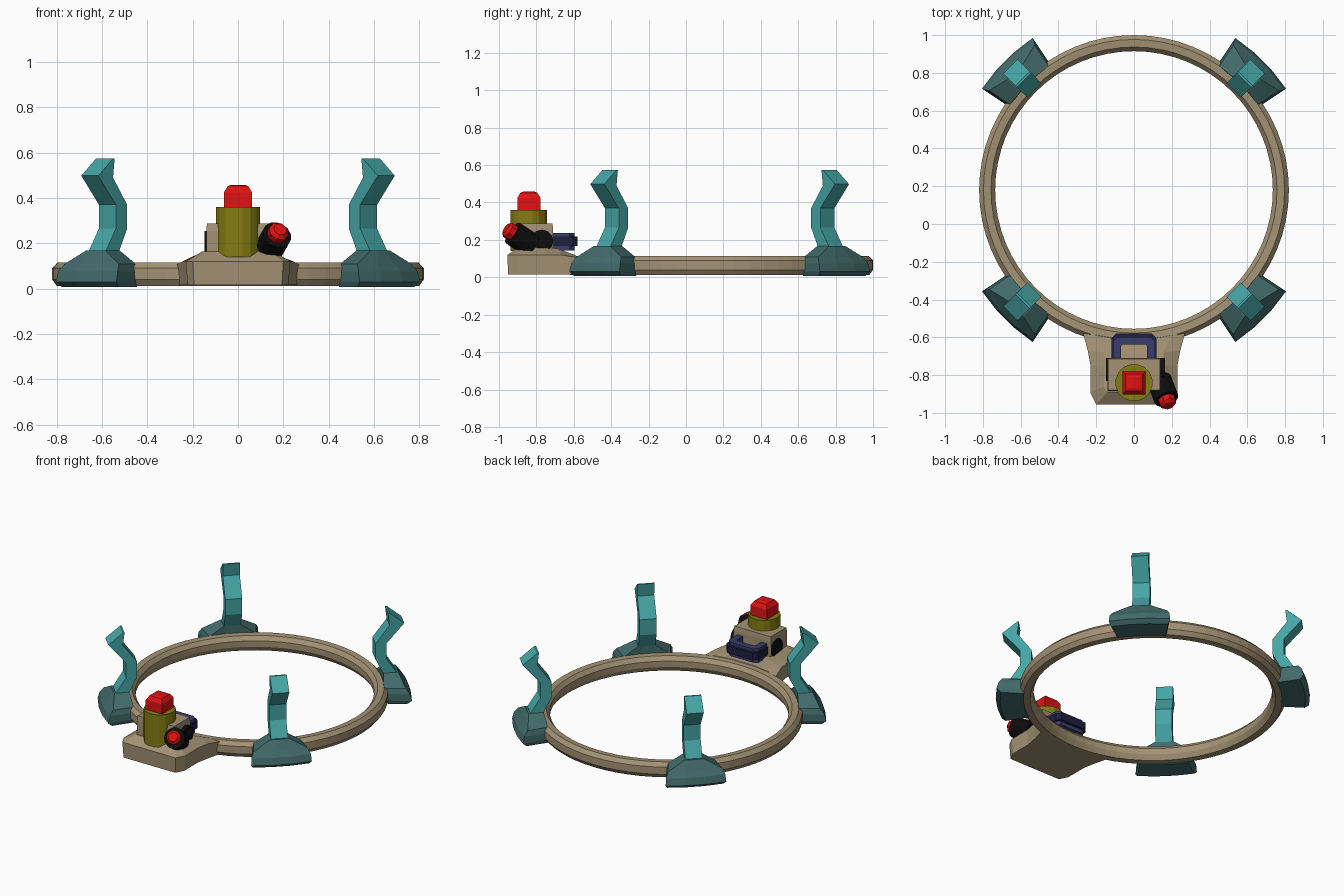
import bpy, bmesh, math
from mathutils import Vector

if "Cube" in bpy.data.objects:
    bpy.data.objects.remove(bpy.data.objects["Cube"])


def material(name, rgb):
    m = bpy.data.materials.new(name)
    m.diffuse_color = (*rgb, 1)
    m.use_nodes = True
    m.node_tree.nodes["Principled BSDF"].inputs["Base Color"].default_value = m.diffuse_color
    return m


TAN = material("tan", (0.37, 0.29, 0.175))
TEAL = material("teal", (0.06, 0.38, 0.38))
SLATE = material("dark_teal", (0.055, 0.145, 0.145))
OLIVE = material("olive", (0.23, 0.205, 0.006))
RED = material("red", (0.75, 0.006, 0.006))
BLACK = material("black", (0.004, 0.004, 0.004))
BLUE = material("blue", (0.04, 0.045, 0.15))
NAVY = material("navy", (0.013, 0.014, 0.05))


def loft(name, rings, mat, closed=False):
    """Skin a list of equal-length vertex loops, capped unless closed."""
    bm = bmesh.new()
    loops = [[bm.verts.new(p) for p in r] for r in rings]
    pairs = list(zip(loops, loops[1:]))
    if closed:
        pairs.append((loops[-1], loops[0]))
    else:
        bm.faces.new(loops[0])
        bm.faces.new(loops[-1])
    n = len(loops[0])
    for a, b in pairs:
        for i in range(n):
            j = (i + 1) % n
            bm.faces.new((a[i], a[j], b[j], b[i]))
    bmesh.ops.recalc_face_normals(bm, faces=bm.faces)
    me = bpy.data.meshes.new(name)
    bm.to_mesh(me)
    bm.free()
    me.materials.append(mat)
    ob = bpy.data.objects.new(name, me)
    bpy.context.collection.objects.link(ob)
    return ob


def tube(name, stations, mat, sides=16):
    """Round solid along a straight axis; stations are (point, radius)."""
    axis = (Vector(stations[-1][0]) - Vector(stations[0][0])).normalized()
    u = axis.orthogonal().normalized()
    v = axis.cross(u)
    turn = [2 * math.pi * (i + 0.5) / sides for i in range(sides)]
    return loft(name, [[Vector(p) + r * (math.cos(a) * u + math.sin(a) * v)
                        for a in turn] for p, r in stations], mat)


def rect(x, y0, y1, z):
    return [(-x, y0, z), (x, y0, z), (x, y1, z), (-x, y1, z)]


def mirror_outline(half):
    """Complete a right-hand outline with its left-hand copy."""
    return half + [(-x, y, z) for x, y, z in reversed(half)]


CY = 0.18  # ring centre on y

# Hoop with an eight-sided section
section = [(.735, .045), (.735, .085), (.757, .112), (.797, .115),
           (.82, .09), (.82, .04), (.80, .012), (.755, .012)]
N = 64
hoop = loft("hoop", [[(r * math.cos(a), CY + r * math.sin(a), z) for r, z in section]
                     for a in (2 * math.pi * i / N for i in range(N))], TAN, closed=True)

# Four clamps, each with a zigzag claw
arm_profile = [((.80, .155), (.885, .155)), ((.745, .265), (.815, .265)),
               ((.745, .37), (.815, .37)), ((.833, .49), (.925, .498)),
               ((.823, .574), (.833, .574))]


def clamp(index, angle):
    er = Vector((math.cos(angle), math.sin(angle), 0))
    et = Vector((-er.y, er.x, 0))
    centre = Vector((0, CY, 0))

    def arc(r_in, r_out, half, z):
        steps = [-half, -half / 3, half / 3, half]
        pts = []
        for r, seq in ((r_out, steps), (r_in, steps[::-1])):
            for s in seq:
                a = math.radians(s)
                pts.append(centre + er * r * math.cos(a) + et * r * math.sin(a)
                           + Vector((0, 0, z)))
        return pts

    loft(f"clamp_base_{index}",
         [arc(.795, .94, 10.8, .006), arc(.795, .967, 11.3, .03),
          arc(.79, .955, 11.2, .075), arc(.795, .93, 10.5, .108),
          arc(.795, .89, 3.9, .168)], SLATE)
    w = 0.053
    rings = []
    for (ri, zi), (ro, zo) in arm_profile:
        rings.append([centre + er * r + et * t + Vector((0, 0, z)) for r, t, z in
                      ((ri, -w, zi), (ro, -w, zo), (ro, w, zo), (ri, w, zi))])
    loft(f"claw_{index}", rings, TEAL)


for k, deg in enumerate((45, 135, 225, 315)):
    clamp(k, math.radians(deg))

# Front platform that flares into the hoop
lower = [(.20, -.955), (.23, -.895), (.23, -.75), (.245, -.67), (.27, -.575), (.10, -.60)]
bottom = mirror_outline([(x * .97, y + (.004 if y < -.9 else 0), .016) for x, y in lower])
shoulder = mirror_outline([(x, y, .12 if y < -.62 else .105) for x, y in lower])
upper = mirror_outline([(.14, -.89, .163), (.16, -.86, .163), (.155, -.75, .163),
                        (.155, -.68, .152), (.20, -.59, .118), (.08, -.61, .118)])
loft("platform", [bottom, shoulder, upper], TAN)

# Housing block
loft("housing", [rect(.14, -.885, -.71, .13), rect(.14, -.885, -.71, .255),
                 rect(.137, -.88, -.714, .288)], TAN)

# Beacon: olive barrel and red faceted cap
tube("beacon_barrel", [((0, -.84, .14), .099), ((0, -.84, .36), .099)], OLIVE)


def square(h, z):
    return rect(h, -.84 - h, -.84 + h, z)


loft("beacon_cap", [square(.062, .35), square(.062, .425),
                    square(.045, .452), square(.03, .458)], RED)

# Side pivots
for side, name, out in ((-1, "left_pivot", .148), (1, "right_pivot", .165)):
    tube(name, [((side * .10, -.77, .195), .06), ((side * out, -.77, .195), .06)],
         BLACK, sides=12)

# Angled nozzle with red tip
tube("nozzle", [((.133, -.825, .168), .066), ((.172, -.927, .237), .066)], BLACK, sides=14)
tube("nozzle_tip", [((.170, -.921, .233), .046), ((.181, -.951, .253), .046),
                    ((.186, -.963, .262), .03)], RED, sides=8)


# Rear handle: chamfered loop with a darker grip band
def handle(name, x, back, thick, z0, z1, mat):
    c = 0.025
    outer = [(x, -.715), (x, back - c), (x - c, back)]
    inner = [(x - thick, -.715), (x - thick, back - thick - .008),
             (x - thick - .008, back - thick)]
    right = [[(p[0], p[1], z0), (q[0], q[1], z0), (q[0], q[1], z1), (p[0], p[1], z1)]
             for p, q in zip(outer, inner)]
    left = [[(-px, py, pz) for px, py, pz in r] for r in reversed(right)]
    loft(name, right + left, mat)


handle("handle", .112, -.597, .042, .143, .237, BLUE)
handle("handle_grip", .12, -.58, .045, .168, .217, NAVY)
